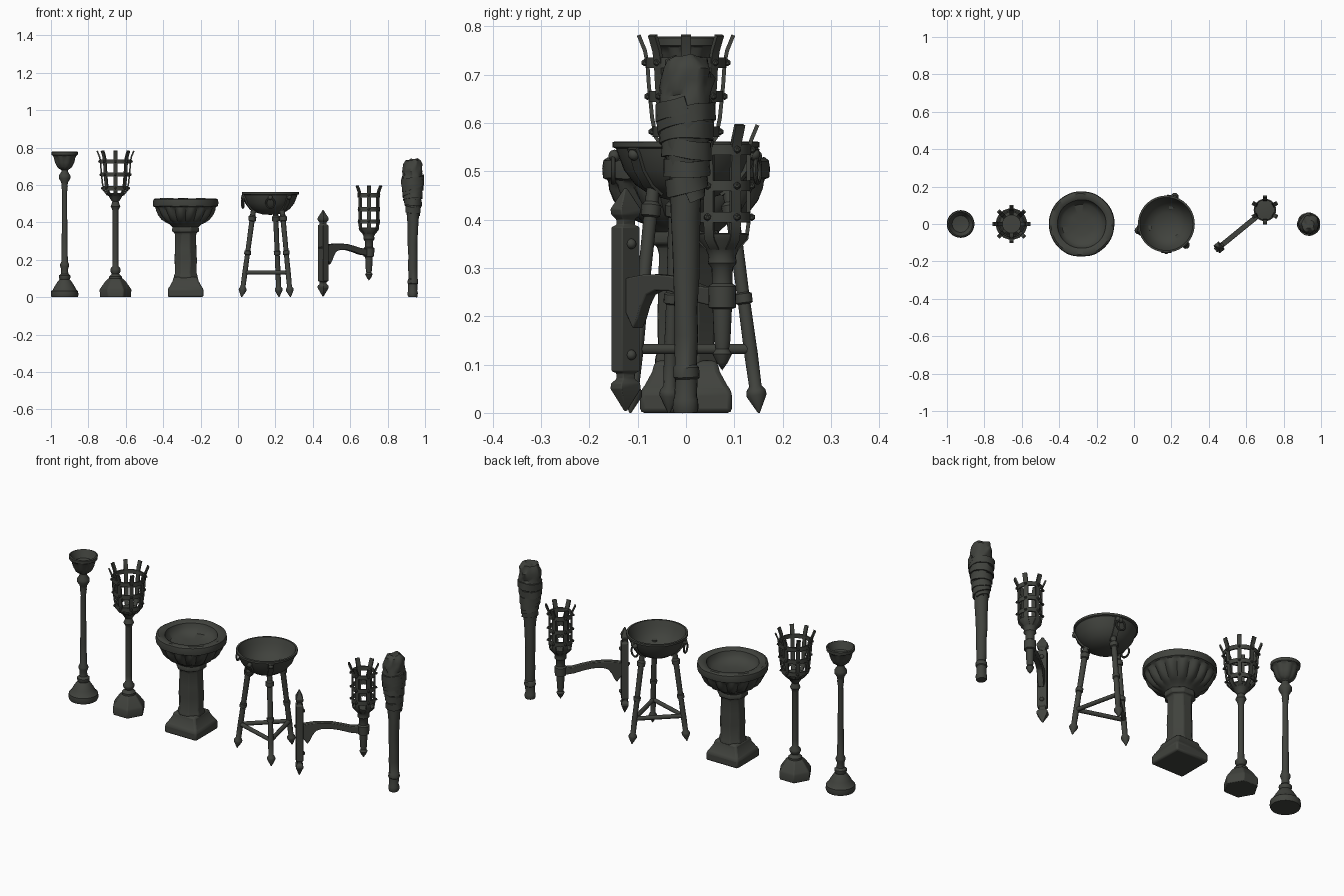
import bpy, bmesh, math
from mathutils import Vector, Matrix, noise

if "Cube" in bpy.data.objects:
    bpy.data.objects.remove(bpy.data.objects["Cube"])

iron = bpy.data.materials.new("dark_grey_iron")
iron.diffuse_color = (0.052, 0.055, 0.047, 1)
iron.use_nodes = True
iron.node_tree.nodes["Principled BSDF"].inputs["Base Color"].default_value = iron.diffuse_color


def finish(bm, name, loc=(0, 0, 0), rough=0, freq=14, bevel=0):
    bmesh.ops.remove_doubles(bm, verts=bm.verts, dist=1e-5)
    if rough:
        for v in bm.verts:
            v.co += noise.noise_vector(v.co * freq) * rough
    bmesh.ops.recalc_face_normals(bm, faces=bm.faces)
    me = bpy.data.meshes.new(name)
    bm.to_mesh(me)
    bm.free()
    ob = bpy.data.objects.new(name, me)
    ob.location = loc
    me.materials.append(iron)
    bpy.context.collection.objects.link(ob)
    if bevel:
        m = ob.modifiers.new("soft_edges", 'BEVEL')
        m.width, m.segments = bevel, 2
    return ob


def skin(bm, rings, closed=False):
    """Join a list of equal-length point rings with quads and cap the ends."""
    vs = [[bm.verts.new(p) for p in r] for r in rings]
    n = len(vs[0])
    pairs = list(zip(vs, vs[1:])) + ([(vs[-1], vs[0])] if closed else [])
    for a, b in pairs:
        for k in range(n):
            bm.faces.new((a[k], a[(k + 1) % n], b[(k + 1) % n], b[k]))
    return vs


def lathe(bm, prof, seg=32, turn=0.0, lobes=0):
    """Revolve (radius, z[, lobe depth]) points about z."""
    rings = []
    for p in prof:
        amp = p[2] if len(p) > 2 else 0
        ring = []
        for k in range(seg):
            a = 2 * math.pi * k / seg + turn
            r = p[0] + amp * (abs(math.sin(lobes * a / 2)) - 1)
            ring.append((r * math.cos(a), r * math.sin(a), p[1]))
        rings.append(ring)
    skin(bm, rings)


def sweep(bm, pts, sizes, ref, sides=4, closed=False):
    """Sweep a section (half width along ref, half thickness) along pts."""
    pts = [Vector(p) for p in pts]
    n = len(pts)
    if not isinstance(sizes, list):
        sizes = [sizes] * n
    k4 = math.sqrt(2) if sides == 4 else 1
    rings = []
    for i, p in enumerate(pts):
        a = pts[(i - 1) % n] if closed else pts[max(i - 1, 0)]
        b = pts[(i + 1) % n] if closed else pts[min(i + 1, n - 1)]
        t = (b - a).normalized()
        nn = t.cross(Vector(ref)).normalized()
        bb = nn.cross(t)
        w, h = sizes[i]
        ang = [2 * math.pi * (k + .5) / sides for k in range(sides)]
        rings.append([p + bb * (w * k4 * math.cos(g)) + nn * (h * k4 * math.sin(g)) for g in ang])
    vs = skin(bm, rings, closed)
    if not closed:
        bm.faces.new(vs[0])
        bm.faces.new(vs[-1])


def polar(r, a, z):
    return Vector((r * math.cos(a), r * math.sin(a), z))


def turned(name, prof, loc, seg=32, turn=0.0, lobes=0, **kw):
    bm = bmesh.new()
    lathe(bm, prof, seg, turn, lobes)
    return finish(bm, name, loc, **kw)


def cage(name, loc, bars, path, bands, width, turn):
    """Fire basket: upright bars, hoops and rivets."""
    bm = bmesh.new()
    for i in range(bars):
        a = 2 * math.pi * i / bars + turn
        sweep(bm, [polar(r, a, z) for r, z in path], (width, .004),
              (-math.sin(a), math.cos(a), 0))
        for r, z in bands:
            bmesh.ops.create_icosphere(bm, subdivisions=1, radius=width * .75,
                                       matrix=Matrix.Translation(polar(r + .007, a, z)))
    for r, z in bands:
        h = .011
        lathe(bm, [(r - .002, z - h), (r + .005, z - h), (r + .005, z + h),
                   (r - .002, z + h), (r - .002, z - h)], 32)
    return finish(bm, name, loc)


# Candle stand
turned("candle_stand", [
    (0, 0), (.07, 0), (.074, .012), (.072, .032), (.062, .04), (.052, .06), (.036, .085),
    (.027, .095), (.031, .105), (.031, .115), (.02, .125), (.018, .15), (.024, .165), (.024, .175),
    (.017, .19), (.016, .3), (.014, .42), (.013, .56), (.017, .59), (.016, .6), (.019, .615),
    (.031, .635), (.031, .65), (.018, .67), (.018, .68), (.03, .688)], (-.927, 0, 0), 28)
turned("candle_cup", [
    (0, .682), (.026, .684), (.042, .696, .004), (.054, .72, .006), (.06, .745, .005), (.064, .757),
    (.07, .76), (.071, .776), (.064, .779), (.058, .765), (.045, .74), (0, .73)],
    (-.927, 0, 0), 48, 0, 8)

# Standing fire basket
P2 = (-.655, 0, 0)
turned("basket_foot", [
    (0, 0), (.084, 0), (.086, .04), (.08, .05), (.055, .085), (.04, .1), (0, .1)],
    P2, 6, 0, bevel=.004)
turned("basket_pole", [
    (0, .095), (.034, .1), (.034, .11), (.02, .125), (.028, .14), (.028, .15), (.017, .165),
    (.015, .2), (.015, .46), (.02, .475), (.026, .485), (.02, .5), (.017, .51), (.028, .525),
    (.036, .54), (.05, .552), (.05, .558), (0, .558)], P2, 20)
cage("basket_cage", P2, 8, [(.02, .538), (.045, .548), (.062, .57), (.07, .61), (.077, .68),
     (.08, .725), (.085, .75), (.098, .782)], [(.064, .582), (.073, .655), (.079, .725)], .01, 0)

# Stone basin on pedestal
P3 = (-.28, 0, 0)
turned("basin_bowl", [
    (0, .375), (.07, .375), (.085, .39), (.105, .398, .006), (.132, .415, .014), (.152, .44, .018),
    (.162, .463, .016), (.163, .476, .006), (.164, .482), (.173, .486), (.175, .505), (.172, .522),
    (.163, .528), (.14, .526), (.13, .52), (.125, .5), (.105, .478), (.06, .468), (0, .465)],
    P3, 96, 0, 16, rough=.003)
turned("basin_column", [
    (0, .1), (.07, .1), (.068, .115), (.062, .13), (.064, .2), (.061, .26), (.06, .33), (.064, .345),
    (.076, .35), (.077, .365), (.072, .38), (0, .38)], P3, 8, math.pi / 8, rough=.003, bevel=.004)
q = math.sqrt(2)
turned("basin_plinth", [
    (0, 0), (.095 * q, 0), (.095 * q, .045), (.086 * q, .056), (.07 * q, .085), (.064 * q, .108),
    (0, .108)], P3, 4, math.pi / 4, bevel=.009)

# Tripod brazier
P4 = (.173, 0, 0)
outer = [(0, .44), (.04, .442), (.075, .452), (.105, .472), (.128, .502), (.141, .535)]
turned("brazier_bowl", outer + [(.145, .547), (.152, .55), (.152, .561), (.142, .562), (.132, .535),
       (.118, .505), (.095, .478), (.06, .46), (0, .452)], P4, 40)
legs = [math.radians(d) for d in (73, 193, -47)]


def leg_r(z):
    return .155 - .06 * (z - .02) / .43


bm = bmesh.new()
for a in legs:
    spec = [(.0, .002), (.036, .021), (.046, .02), (.056, .013), (.12, .014), (.225, .013),
            (.228, .018), (.246, .018), (.249, .013), (.405, .014), (.408, .02), (.43, .021),
            (.437, .014), (.48, .013)]
    ref = (-math.sin(a), math.cos(a), 0)
    sweep(bm, [polar(leg_r(z), a, z) for z, r in spec], [(r, r) for z, r in spec], ref, 12)
    # Strap following the bowl
    sweep(bm, [polar(r + .003, a, z) for r, z in outer[2:]] + [polar(.152, a, .548)],
          (.013, .004), ref)
    bmesh.ops.create_icosphere(bm, subdivisions=2, radius=.013,
                               matrix=Matrix.Translation(polar(.147, a, .535)))
finish(bm, "brazier_legs", P4)
bm = bmesh.new()
for i in range(3):
    a, b = legs[i], legs[(i + 1) % 3]
    sweep(bm, [polar(leg_r(.132), a, .132), polar(leg_r(.132), b, .132)], (.011, .011), (0, 0, 1), 10)
finish(bm, "brazier_stretchers", P4)
bm = bmesh.new()
for d in (78, 193, 270):
    a = math.radians(d)
    tang, c = polar(1, a + math.pi / 2, 0), polar(.151, a, .503)
    loop = [c + tang * (.023 * math.cos(g)) + Vector((0, 0, .026 * math.sin(g)))
            for g in [2 * math.pi * k / 20 for k in range(20)]]
    sweep(bm, loop, (.005, .005), polar(1, a, 0), 8, True)
    bmesh.ops.create_icosphere(bm, subdivisions=2, radius=.013,
                               matrix=Matrix.Translation(polar(.148, a, .532)))
finish(bm, "brazier_rings", P4)

# Wall sconce
A, B = Vector((.455, -.125, 0)), Vector((.7, .075, 0))
d = (B - A).normalized()
side = Vector((-d.y, d.x, 0))
bm = bmesh.new()
plate = [(.004, .003), (.05, .027), (.062, .025), (.07, .016), (.082, .016), (.086, .024), (.385, .024),
         (.389, .016), (.4, .016), (.41, .025), (.422, .027), (.465, .003)]
sweep(bm, [A + Vector((0, 0, z)) for z, w in plate],
      [(w, min(.018, w * .75)) for z, w in plate], side)
for z in (.12, .35):
    bmesh.ops.create_icosphere(bm, subdivisions=2, radius=.011,
                               matrix=Matrix.Translation(A + d * .018 + Vector((0, 0, z))))
finish(bm, "sconce_wall_plate", bevel=.003)
bm = bmesh.new()
arm = [(.02, .222, .058), (.08, .235, .049), (.15, .251, .035), (.24, .265, .022), (.35, .27, .017),
       (.5, .268, .016), (.65, .258, .016), (.8, .245, .017), (.95, .24, .019)]
sweep(bm, [A.lerp(B, t) + Vector((0, 0, z)) for t, z, h in arm],
      [(.014, h) for t, z, h in arm], side)
finish(bm, "sconce_arm", bevel=.003)
turned("sconce_socket", [
    (0, .088), (.012, .105), (.02, .122), (.014, .132), (.017, .15), (.02, .215), (.028, .218),
    (.029, .262), (.021, .268), (.022, .3), (.03, .31), (.028, .325), (.035, .34), (.052, .36),
    (.055, .37), (.05, .372), (0, .36)], B, 20)
cage("sconce_cage", B, 6, [(.03, .34), (.05, .36), (.054, .39), (.054, .5), (.055, .545),
     (.06, .565), (.073, .596)], [(.054, .405), (.054, .47), (.055, .545)], .011, math.pi / 6)

# Hand torch
P6 = (.935, 0, 0)
turned("torch_handle", [
    (0, 0), (.024, 0), (.027, .008), (.027, .025), (.024, .034), (.024, .07), (.028, .074), (.028, .095),
    (.024, .1), (.025, .16), (.024, .22), (.026, .28), (.027, .34), (.03, .4), (.032, .44), (.036, .5),
    (0, .5)], P6, 20, rough=.004)
turned("torch_head", [
    (0, .44), (.03, .44), (.036, .5), (.045, .55), (.053, .6), (.055, .64), (.05, .655), (.053, .67),
    (.053, .69), (.049, .71), (.042, .73), (.025, .738), (0, .735)],
    P6, 32, rough=.012, freq=32)
bm = bmesh.new()
N = 150
pts = []
for i in range(N + 1):
    t = i / N
    a = t * 6 * 2 * math.pi
    pts.append(polar(.034 + .024 * min(1, t * 1.15), a, .45 + .19 * t + .012 * math.sin(a * .83)))
sweep(bm, pts, (.018, .004), (0, 0, 1))
finish(bm, "torch_cloth_wrap", P6, rough=.004, freq=25)

# Smooth shading with crisp edges
for ob in bpy.data.objects:
    ob.select_set(True)
    bpy.context.view_layer.objects.active = ob
bpy.ops.object.shade_smooth_by_angle(angle=math.radians(38))
